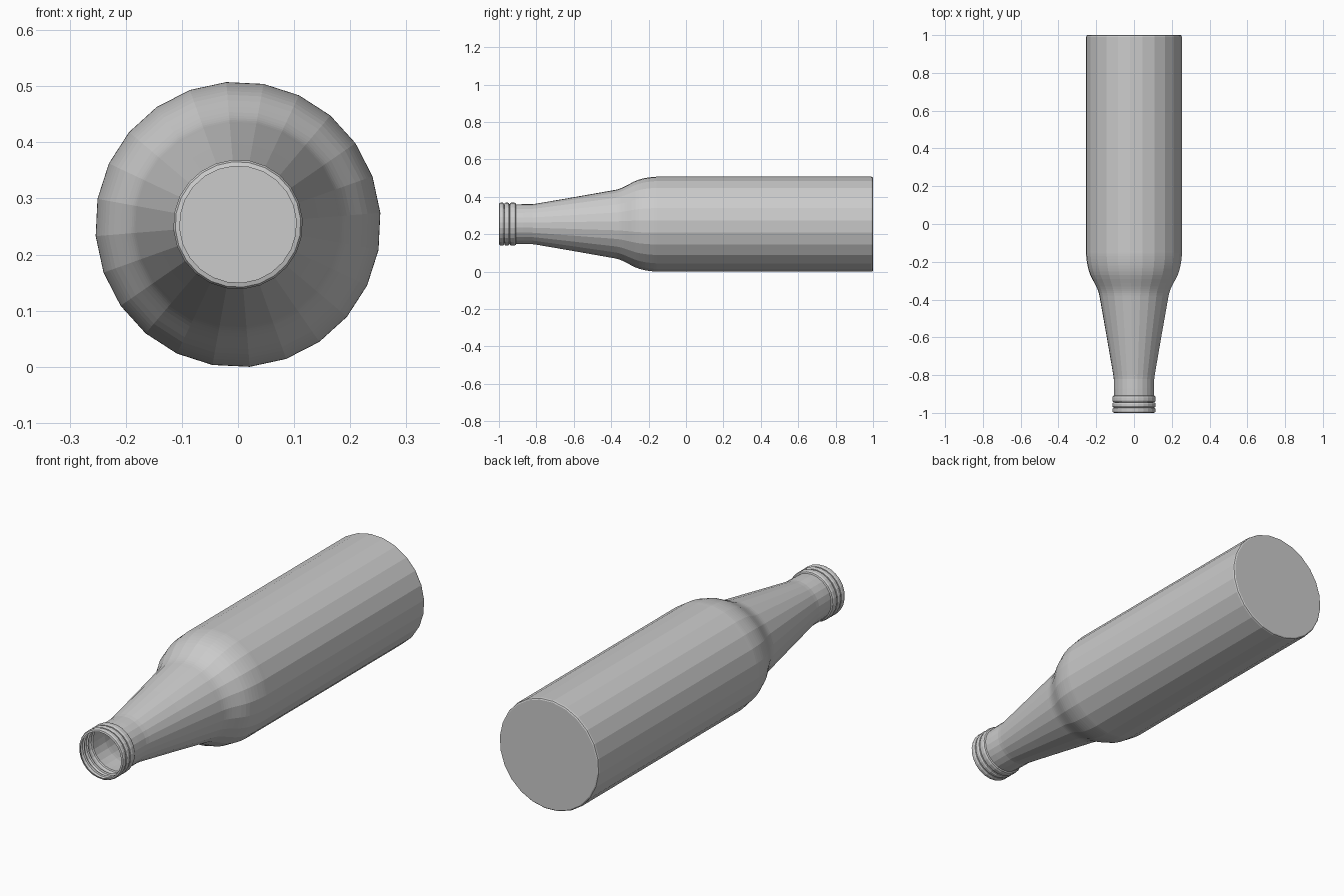
import bpy, bmesh, math

if "Cube" in bpy.data.objects:
    bpy.data.objects.remove(bpy.data.objects["Cube"])

SIDES = 24
R = 0.2545
OFFSET = math.radians(4.7)


def catmull(pts, steps):
    """Smooth curve through profile points."""
    out = []
    p = [pts[0]] + pts + [pts[-1]]
    for i in range(1, len(p) - 2):
        a, b, c, d = p[i - 1:i + 3]
        for s in range(steps):
            t = s / steps
            out.append(tuple(0.5 * (2 * b[k] + (c[k] - a[k]) * t
                       + (2 * a[k] - 5 * b[k] + 4 * c[k] - d[k]) * t * t
                       + (3 * b[k] - a[k] - 3 * c[k] + d[k]) * t ** 3) for k in (0, 1)))
    return out + [pts[-1]]


# Mouth: three rounded rings, as (y, radius)
profile = []
for start, end in ((-1.0, -0.972), (-0.972, -0.944), (-0.944, -0.908)):
    w = end - start
    for f, r in ((0.0, 0.104), (0.08, 0.112), (0.3, 0.1155), (0.7, 0.1155), (0.92, 0.112)):
        profile.append((start + w * f, r))
profile.append((-0.908, 0.106))

# Straight neck and taper
profile += [(-0.87, 0.107), (-0.82, 0.1075), (-0.80, 0.110), (-0.6, 0.1445)]

# Curved shoulder
profile += catmull([(-0.40, 0.180), (-0.365, 0.187), (-0.33, 0.201), (-0.27, 0.232),
                    (-0.22, 0.247), (-0.17, 0.2538), (-0.14, R)], 3)

# Body and softened base edge
profile += [(0.99, R), (0.997, R - 0.002), (1.0, R - 0.007)]

# Revolve the profile around the y axis, open at the mouth
bm = bmesh.new()
rings = []
for y, r in profile:
    rings.append([bm.verts.new((r * math.cos(OFFSET + math.tau * i / SIDES), y,
                                R + r * math.sin(OFFSET + math.tau * i / SIDES)))
                  for i in range(SIDES)])
for a, b in zip(rings, rings[1:]):
    for i in range(SIDES):
        j = (i + 1) % SIDES
        bm.faces.new((a[i], a[j], b[j], b[i]))
bm.faces.new(rings[-1])
bmesh.ops.recalc_face_normals(bm, faces=bm.faces[:])

# Rest the lowest facet corner on the ground
low = min(v.co.z for v in bm.verts)
for v in bm.verts:
    v.co.z -= low

mesh = bpy.data.meshes.new("bottle")
bm.to_mesh(mesh)
bm.free()
bottle = bpy.data.objects.new("bottle", mesh)
bpy.context.collection.objects.link(bottle)
